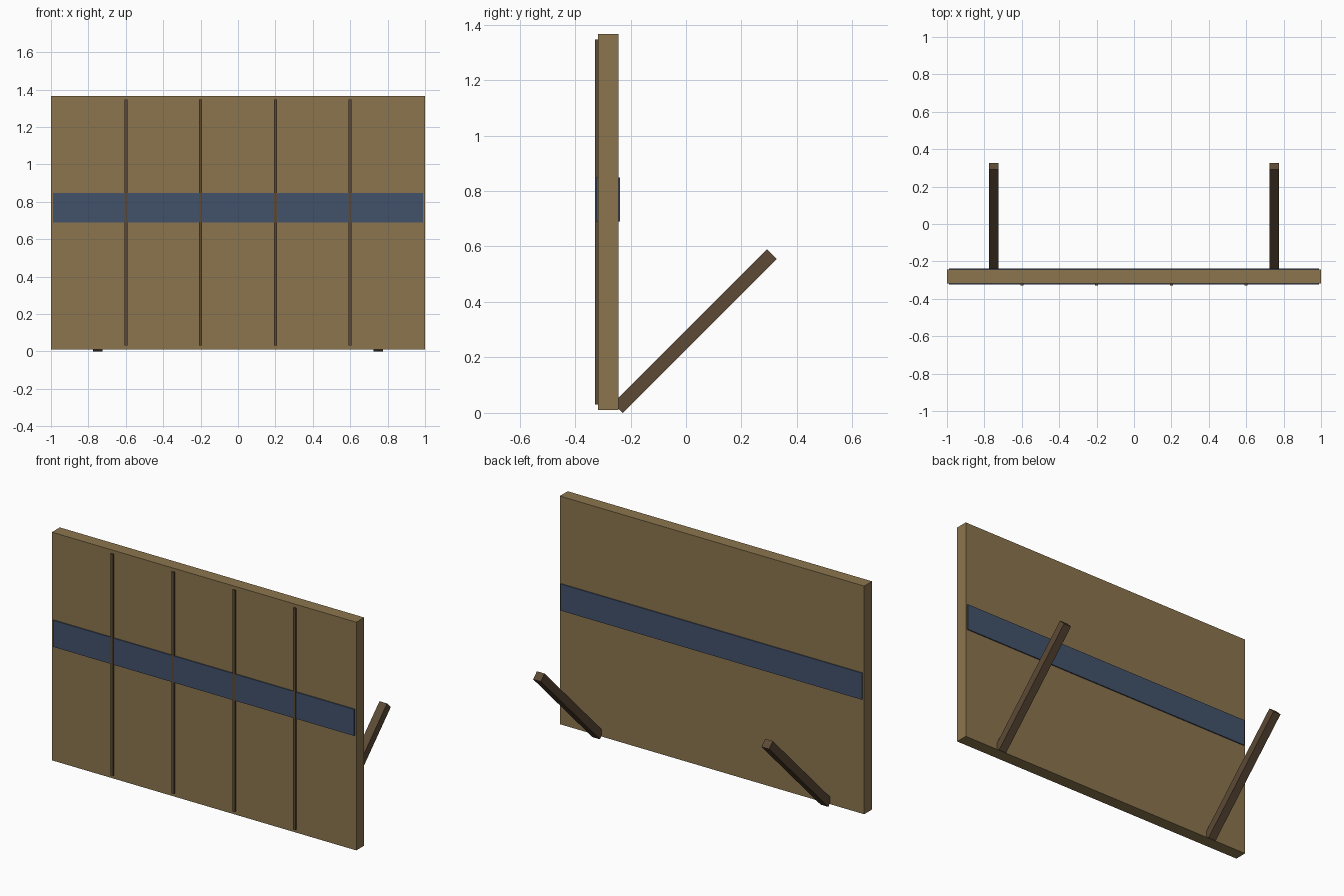
import bpy
import math

cube = bpy.data.objects.get("Cube")
if cube:
    bpy.data.objects.remove(cube, do_unlink=True)


def material(name, rgb):
    mat = bpy.data.materials.new(name)
    mat.use_nodes = True
    colour = (*rgb, 1.0)
    mat.diffuse_color = colour
    mat.node_tree.nodes["Principled BSDF"].inputs["Base Color"].default_value = colour
    return mat


tan = material("tan wood", (0.262, 0.178, 0.076))
brown = material("dark brown wood", (0.107, 0.068, 0.036))
blue = material("slate blue paint", (0.054, 0.084, 0.147))


def box(name, centre, size, mat, tilt=0.0):
    bpy.ops.mesh.primitive_cube_add(size=1, location=centre)
    obj = bpy.context.object
    obj.name = name
    obj.scale = size
    bpy.ops.object.transform_apply(location=False, rotation=False, scale=True)
    obj.rotation_euler.x = tilt
    obj.data.materials.append(mat)
    return obj


# Main board
box("panel", (0, -0.281, 0.688), (2, 0.074, 1.355), tan)

# Painted band on both faces
for side, y in (("front", -0.321), ("back", -0.241)):
    box(side + "_stripe", (0, y, 0.769), (1.98, 0.007, 0.158), blue)

# Vertical seam strips on the front
for i in range(4):
    box(f"seam_strip_{i + 1}", (-0.6 + 0.4 * i, -0.321, 0.688),
        (0.016, 0.013, 1.315), brown)

# Slanted struts behind the board
for side, x in (("left", 0.75), ("right", -0.75)):
    box(side + "_strut", (x, 0.032, 0.295), (0.05, 0.785, 0.049), brown,
        math.radians(45))
